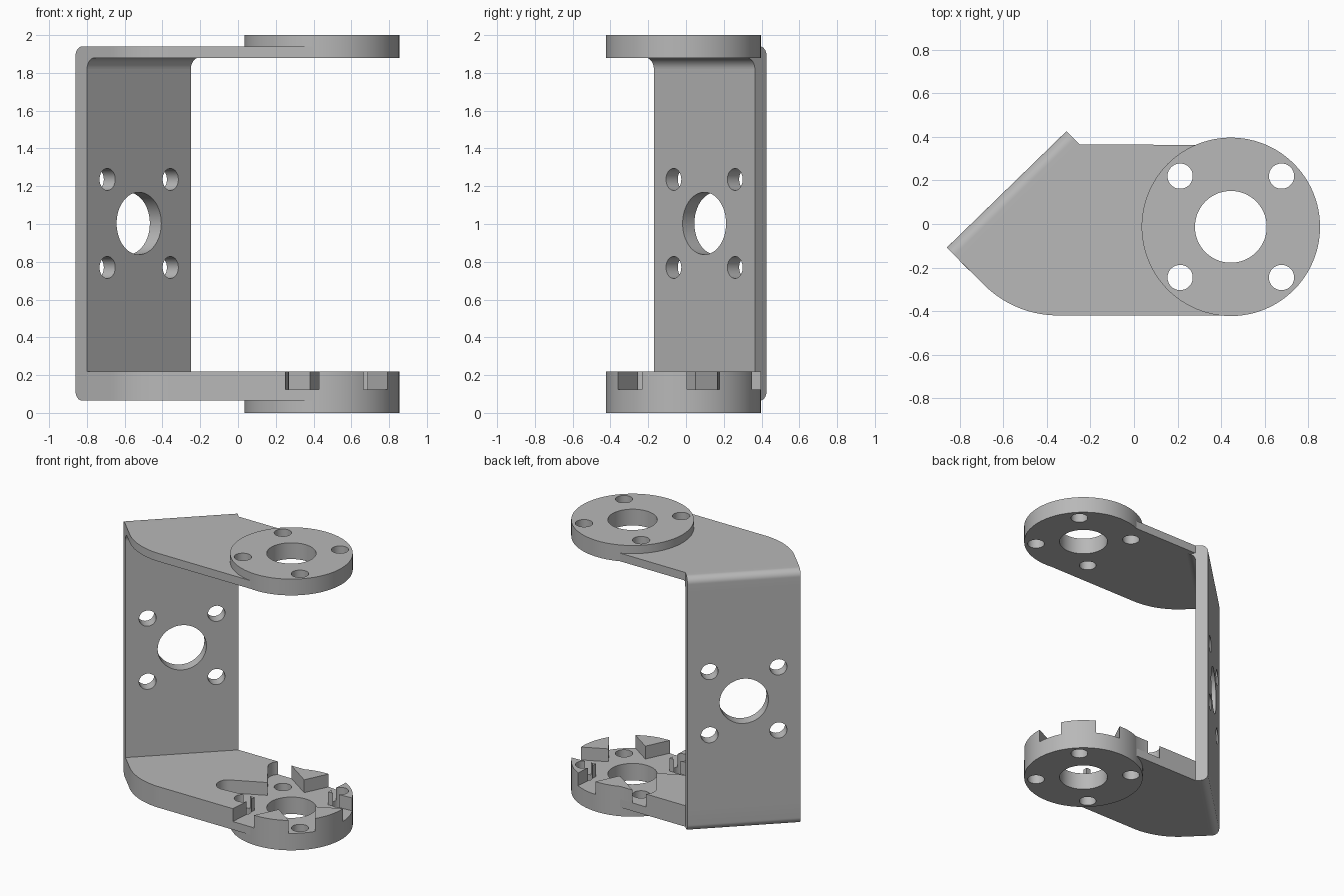
import bpy, math
from mathutils import Matrix, Vector
from mathutils.geometry import delaunay_2d_cdt

if "Cube" in bpy.data.objects:
    bpy.data.objects.remove(bpy.data.objects["Cube"])

grey = bpy.data.materials.new("plain_grey")
grey.use_nodes = True
COLOUR = (0.48, 0.48, 0.48, 1)
grey.diffuse_color = COLOUR
grey.node_tree.nodes["Principled BSDF"].inputs["Base Color"].default_value = COLOUR

# Main dimensions
HUB = Vector((0.445, -0.013))
HUB_R, BORE_R, BOLT_R, BOLT_OFF = 0.41, 0.165, 0.058, 0.233
WALL_T, WALL_LEN, MID_Z = 0.087, 0.767, 1.003
BASE, FLOOR, LEDGE = 0.065, 0.125, 0.22
FILLET_Z, PLATE_Z, PLATE_TOP, TOP = 1.82, 1.88, 1.94, 2.0
ANGLE = math.radians(44.2)
along = Vector((math.cos(ANGLE), math.sin(ANGLE)))
inward = Vector((math.sin(ANGLE), -math.cos(ANGLE)))
start = Vector((-0.86, -0.108))
end = start + along * WALL_LEN


def arc(cx, cy, r, a0, a1, n=12):
    angles = [math.radians(a0 + (a1 - a0) * i / n) for i in range(n + 1)]
    return [Vector((cx + r * math.cos(a), cy + r * math.sin(a))) for a in angles]


def circle(cx, cy, r, n=64):
    return arc(cx, cy, r, 0, 360, n)[:-1]


def inside(p, loop):
    hit = False
    for a, b in zip(loop, loop[1:] + loop[:1]):
        if (a[1] > p.y) != (b[1] > p.y):
            if p.x < a[0] + (p.y - a[1]) * (b[0] - a[0]) / (b[1] - a[1]):
                hit = not hit
    return hit


def slab(name, solid, cuts, low, high, matrix=Matrix()):
    """Join the solid outlines, take the cuts away, and give the rest thickness."""
    points, edges = [], []
    for loop in solid + cuts:
        first, count = len(points), len(loop)
        points += [Vector(p) for p in loop]
        edges += [(first + i, first + (i + 1) % count) for i in range(count)]
    flat = delaunay_2d_cdt(points, edges, [], 0, 1e-5)
    tris = []
    for tri in flat[2]:
        mid = sum((flat[0][i] for i in tri), Vector((0, 0))) / len(tri)
        if any(inside(mid, s) for s in solid) and not any(inside(mid, c) for c in cuts):
            tris.append(tri)

    # Bottom, top and a side face along every open edge
    used = sorted({i for tri in tris for i in tri})
    index = {old: new for new, old in enumerate(used)}
    tris = [[index[i] for i in tri] for tri in tris]
    n = len(used)
    verts = [(*flat[0][i], z) for z in (low, high) for i in used]
    faces = [tri[::-1] for tri in tris] + [[i + n for i in tri] for tri in tris]
    sides = {(a, b) for tri in tris for a, b in zip(tri, tri[1:] + tri[:1])}
    faces += [(a, b, b + n, a + n) for a, b in sorted(sides) if (b, a) not in sides]

    mesh = bpy.data.meshes.new(name)
    mesh.from_pydata(verts, [], faces)
    mesh.transform(matrix)
    mesh.update()
    mesh.materials.append(grey)
    ob = bpy.data.objects.new(name, mesh)
    bpy.context.scene.collection.objects.link(ob)
    return ob


def hole_pattern(cx, cy):
    bolts = [circle(cx + sx * BOLT_OFF, cy + sy * BOLT_OFF, BOLT_R)
             for sx in (-1, 1) for sy in (-1, 1)]
    return [circle(cx, cy, BORE_R)] + bolts


# Flat outlines: round flange, side plate, and six tapered arms
disc = circle(*HUB, HUB_R, 96)
flange_holes = hole_pattern(*HUB)
plate = ([start + inward * WALL_T] + arc(-0.35, 0.06, 0.48, 224.2, 270, 24)
         + [Vector((HUB.x, -0.42)), Vector((HUB.x, 0.364)), end + inward * WALL_T])
arm = [Vector((0.05, -0.156))] + arc(0.45, 0, 0.08, -90, 90) + [Vector((0.05, 0.156))]
arms = [[Matrix.Rotation(math.radians(15 + 60 * i), 2) @ p + HUB for p in arm]
        for i in range(6)]

# Upper and lower plates with their flanges; the arms are sunk to the floor level
parts = [
    slab("upper_plate", [plate], [disc], PLATE_Z, PLATE_TOP),
    slab("upper_flange", [disc], flange_holes, PLATE_Z, TOP),
    slab("lower_plate", [plate], [disc], BASE, FLOOR),
    slab("lower_flange", [disc], flange_holes, 0, FLOOR),
    slab("lower_ledge", [plate, disc], arms + flange_holes, FLOOR, LEDGE),
]

# Upright wall with the same hole pattern
centre = start + along * WALL_LEN / 2
wall_frame = Matrix((
    (along.x, 0, inward.x, centre.x),
    (along.y, 0, inward.y, centre.y),
    (0, 1, 0, MID_Z),
    (0, 0, 0, 1)))
half = WALL_LEN / 2
wall = [(x, z - MID_Z) for x, z in ((-half, LEDGE), (half, LEDGE),
                                    (half, FILLET_Z), (-half, FILLET_Z))]
parts.append(slab("wall", [wall], hole_pattern(0, 0), 0, WALL_T, wall_frame))

# Rounded bends joining the wall to the plates (distance from outer wall, height)
bend_frame = Matrix((
    (inward.x, 0, -along.x, end.x),
    (inward.y, 0, -along.y, end.y),
    (0, 1, 0, 0),
    (0, 0, 0, 1)))
lower_bend = ([(WALL_T, LEDGE), (0, LEDGE)]
              + arc(0.05, BASE + 0.05, 0.05, 180, 270) + [(WALL_T, BASE)])
upper_bend = ([(0, FILLET_Z)] + arc(0.05, PLATE_TOP - 0.05, 0.05, 180, 90)
              + [(WALL_T, PLATE_TOP), (WALL_T, PLATE_Z)]
              + arc(WALL_T + 0.06, FILLET_Z, 0.06, 90, 180))
parts.append(slab("lower_bend", [lower_bend], [], 0, WALL_LEN, bend_frame))
parts.append(slab("upper_bend", [upper_bend], [], 0, WALL_LEN, bend_frame))

# Smooth curves, sharp edges
bpy.ops.object.select_all(action='DESELECT')
for part in parts:
    part.select_set(True)
bpy.context.view_layer.objects.active = parts[0]
bpy.ops.object.shade_smooth_by_angle(angle=math.radians(30))
